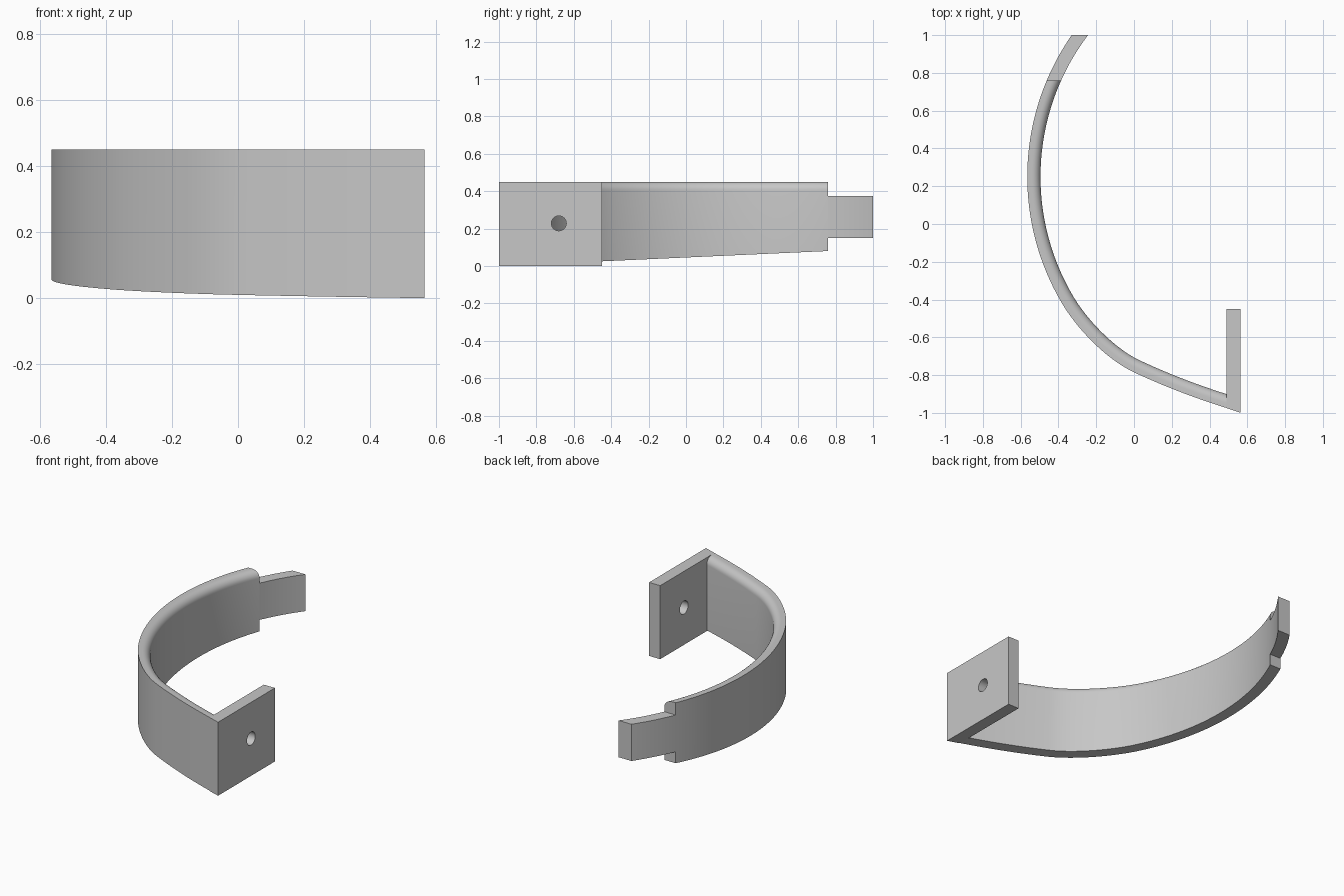
import bpy, bmesh, math
from mathutils import Vector
from mathutils.geometry import interpolate_bezier

cube = bpy.data.objects.get("Cube")
if cube:
    bpy.data.objects.remove(cube, do_unlink=True)

THICK, TOP, FILLET = 0.07, 0.45, 0.045
CENTRE, RADIUS = Vector((0.749, 0.25)), 1.314

grey = bpy.data.materials.new("plain_grey")
grey.use_nodes = True
grey.diffuse_color = (0.57, 0.57, 0.57, 1)
grey.node_tree.nodes["Principled BSDF"].inputs["Base Color"].default_value = grey.diffuse_color


def finish(bm, name):
    bmesh.ops.recalc_face_normals(bm, faces=bm.faces[:])
    mesh = bpy.data.meshes.new(name)
    bm.to_mesh(mesh)
    bm.free()
    obj = bpy.data.objects.new(name, mesh)
    bpy.context.collection.objects.link(obj)
    mesh.materials.append(grey)
    return obj


def activate(obj):
    bpy.ops.object.select_all(action='DESELECT')
    obj.select_set(True)
    bpy.context.view_layer.objects.active = obj


def outer_path():
    """Outer edge seen from above: a large arc, a tighter bend, a nearly straight run."""
    start, end = math.asin(0.80 / RADIUS), math.asin(-0.67 / RADIUS)
    pts = []
    for i in range(49):
        a = start + (end - start) * i / 48
        pts.append(CENTRE + RADIUS * Vector((-math.cos(a), math.sin(a))))
    for knots in (((-0.30, -0.557), (-0.145, -0.717), (0, -0.785)),
                  ((0.18, -0.87), (0.38, -0.943), (0.56, -0.995))):
        a, b, c = (Vector(k) for k in knots)
        pts += [p.to_2d() for p in interpolate_bezier(
            pts[-1].to_3d(), a.to_3d(), b.to_3d(), c.to_3d(), 21)[1:]]
    return pts


def sweep(name, path, section, cuts):
    """Sweep a section of (inward offset, height rule), then trim it square."""
    bm = bmesh.new()
    rings = []
    for i, p in enumerate(path):
        t = (path[min(i + 1, len(path) - 1)] - path[max(i - 1, 0)]).normalized()
        inward = Vector((-t.y, t.x))
        ring = []
        for offset, height in section:
            q = p + inward * offset
            ring.append(bm.verts.new((q.x, q.y, height(q.y))))
        rings.append(ring)
    n = len(section)
    for a, b in zip(rings, rings[1:]):
        for k in range(n):
            bm.faces.new((a[k], a[(k + 1) % n], b[(k + 1) % n], b[k]))
    bm.faces.new(rings[0])
    bm.faces.new(rings[-1])
    for co, normal in cuts:
        bmesh.ops.bisect_plane(bm, geom=bm.verts[:] + bm.edges[:] + bm.faces[:],
                               plane_co=co, plane_no=normal, clear_outer=True)
        bmesh.ops.holes_fill(bm, edges=[e for e in bm.edges if e.is_boundary], sides=0)
    obj = finish(bm, name)
    activate(obj)
    bpy.ops.object.shade_smooth_by_angle(angle=math.radians(30))
    return obj


def level(z):
    return lambda y: z


def sloped(y):
    return 0.0455 * (y + 1)


# Curved band with a rounded inner top edge and a rising underside
path = outer_path()
section = [(0, sloped), (0, level(TOP))]
for i in range(9):
    a = math.pi / 2 * (1 - i / 8)
    section.append((THICK - FILLET + FILLET * math.cos(a),
                    level(TOP - FILLET + FILLET * math.sin(a))))
section.append((THICK, sloped))
sweep("curved_band", path, section,
      [((0, 0.76, 0), (0, 1, 0)), ((0.49, 0, 0), (1, 0, 0))])

# Narrow tongue continuing the arc
low, high = level(0.15), level(0.375)
sweep("end_tongue", [p for p in path if p.y > 0.6],
      [(0, low), (0, high), (THICK, high), (THICK, low)],
      [((0, 1, 0), (0, 1, 0)), ((0, 0.76, 0), (0, -1, 0))])

# Mounting plate
bm = bmesh.new()
corners = [(0.565, -1), (0.565, -0.45), (0.49, -0.45), (0.49, -0.975)]
base = bm.faces.new([bm.verts.new((x, y, 0)) for x, y in corners])
up = bmesh.ops.extrude_face_region(bm, geom=[base])["geom"]
bmesh.ops.translate(bm, verts=[v for v in up if isinstance(v, bmesh.types.BMVert)],
                    vec=(0, 0, TOP))
plate = finish(bm, "mounting_plate")

# Screw hole through the plate
bpy.ops.mesh.primitive_cylinder_add(vertices=32, radius=0.04, depth=0.3,
                                    location=(0.53, -0.68, 0.228),
                                    rotation=(0, math.pi / 2, 0))
cutter = bpy.context.object
cutter.name = "hole_cutter"
cutter.hide_render = True
cutter.data.materials.append(grey)
hole = plate.modifiers.new("screw_hole", 'BOOLEAN')
hole.operation, hole.object, hole.solver = 'DIFFERENCE', cutter, 'EXACT'
activate(plate)
bpy.ops.object.modifier_apply(modifier=hole.name)
bpy.data.objects.remove(cutter, do_unlink=True)
bpy.ops.object.shade_smooth_by_angle(angle=math.radians(30))
